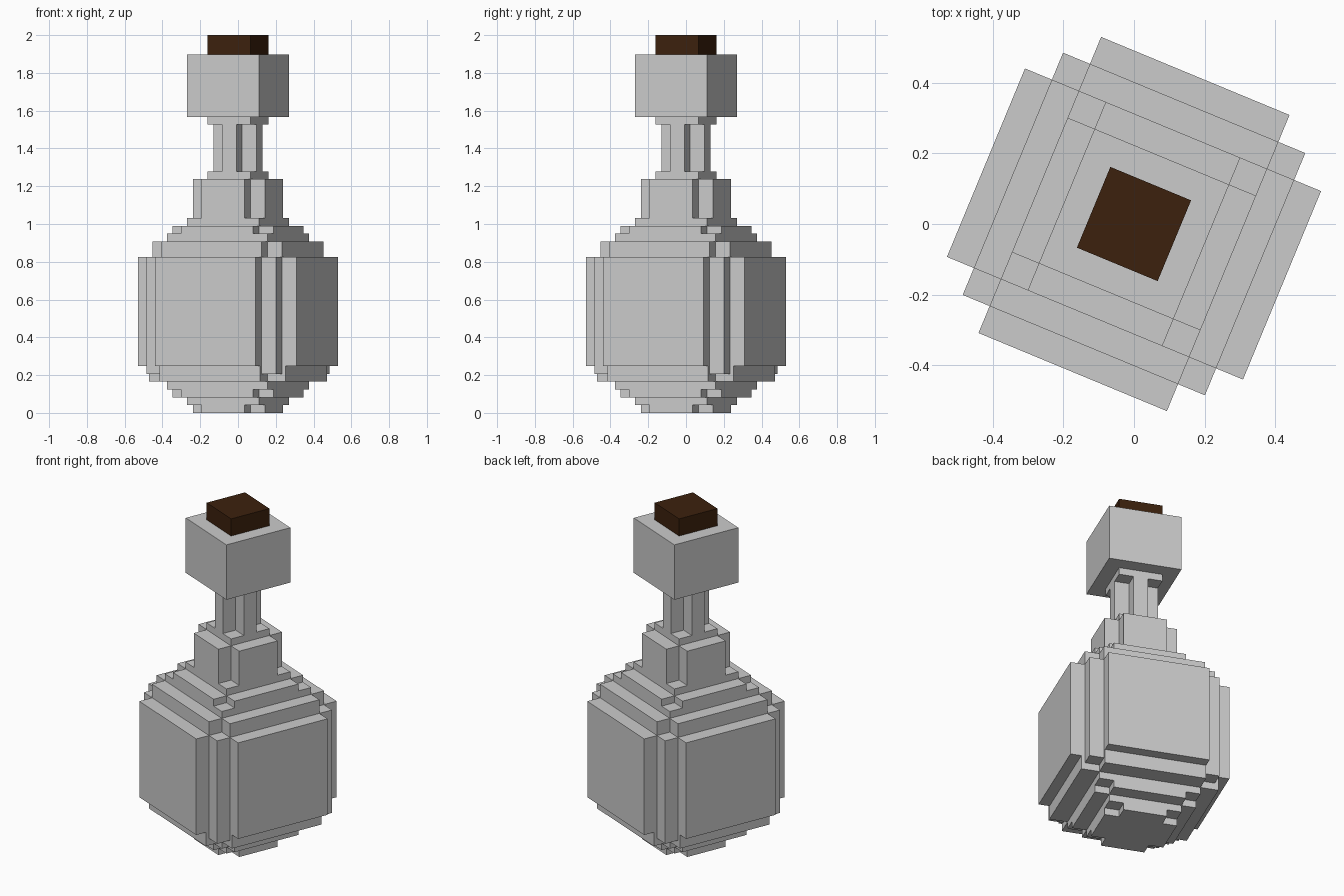
import bpy, bmesh, math
from mathutils import Matrix

if "Cube" in bpy.data.objects:
    bpy.data.objects.remove(bpy.data.objects["Cube"])

U = 2 / 48.5                                  # one block unit
TURN = Matrix.Rotation(math.radians(-22.5), 4, 'Z')


def material(name, rgb):
    m = bpy.data.materials.new(name)
    m.diffuse_color = (*rgb, 1)
    m.use_nodes = True
    m.node_tree.nodes["Principled BSDF"].inputs["Base Color"].default_value = m.diffuse_color
    return m


GLASS = material("pale_glass", (0.6, 0.6, 0.6))
CORK = material("dark_cork", (0.045, 0.015, 0.004))


def prism(name, a, b, z0, z1, mat=GLASS):
    """Square prism when a == b, otherwise a plus-shaped prism (half sizes in units)."""
    quarter = [(a, -a)] if a == b else [(b, -b), (a, -b), (a, b)]
    outline = []
    for k in range(4):
        for x, y in quarter:
            for _ in range(k):
                x, y = -y, x
            outline.append((x, y))
    if a != b:                                # drop corners shared by neighbouring arms
        outline = list(dict.fromkeys(outline))
    bm = bmesh.new()
    face = bm.faces.new([bm.verts.new((x * U, y * U, z0 * U)) for x, y in outline])
    new = bmesh.ops.extrude_face_region(bm, geom=[face])["geom"]
    top = [v for v in new if isinstance(v, bmesh.types.BMVert)]
    bmesh.ops.translate(bm, verts=top, vec=(0, 0, (z1 - z0) * U))
    bmesh.ops.recalc_face_normals(bm, faces=bm.faces)
    bmesh.ops.transform(bm, matrix=TURN, verts=bm.verts)
    me = bpy.data.meshes.new(name)
    bm.to_mesh(me)
    bm.free()
    me.materials.append(mat)
    bpy.context.collection.objects.link(bpy.data.objects.new(name, me))


# Stepped base
prism("base_foot", 5, 3, 0, 1)
prism("base_step_1", 5, 5, 1, 2)
prism("base_step_2", 7, 5, 2, 3)
prism("base_step_3", 7, 7, 3, 4)
prism("base_step_4", 9.5, 7, 4, 6)
# Round belly: square core with four raised panels
prism("belly_core", 9, 9, 5, 20)
prism("belly_panels", 11, 7, 6, 20)
# Stepped shoulder
prism("shoulder_step_1", 9, 7, 20, 22)
prism("shoulder_step_2", 7, 7, 22, 23)
prism("shoulder_step_3", 7, 5, 23, 24)
prism("shoulder_step_4", 5, 5, 24, 25)
# Neck, rim and stopper
prism("neck_base", 5, 3, 25, 30)
prism("neck_lower_collar", 3, 3, 30, 31)
prism("neck", 3, 1, 31, 37)
prism("neck_upper_collar", 3, 3, 37, 38)
prism("rim", 5, 5, 38, 46)
prism("cork_stopper", 3, 3, 46, 48.5, CORK)
